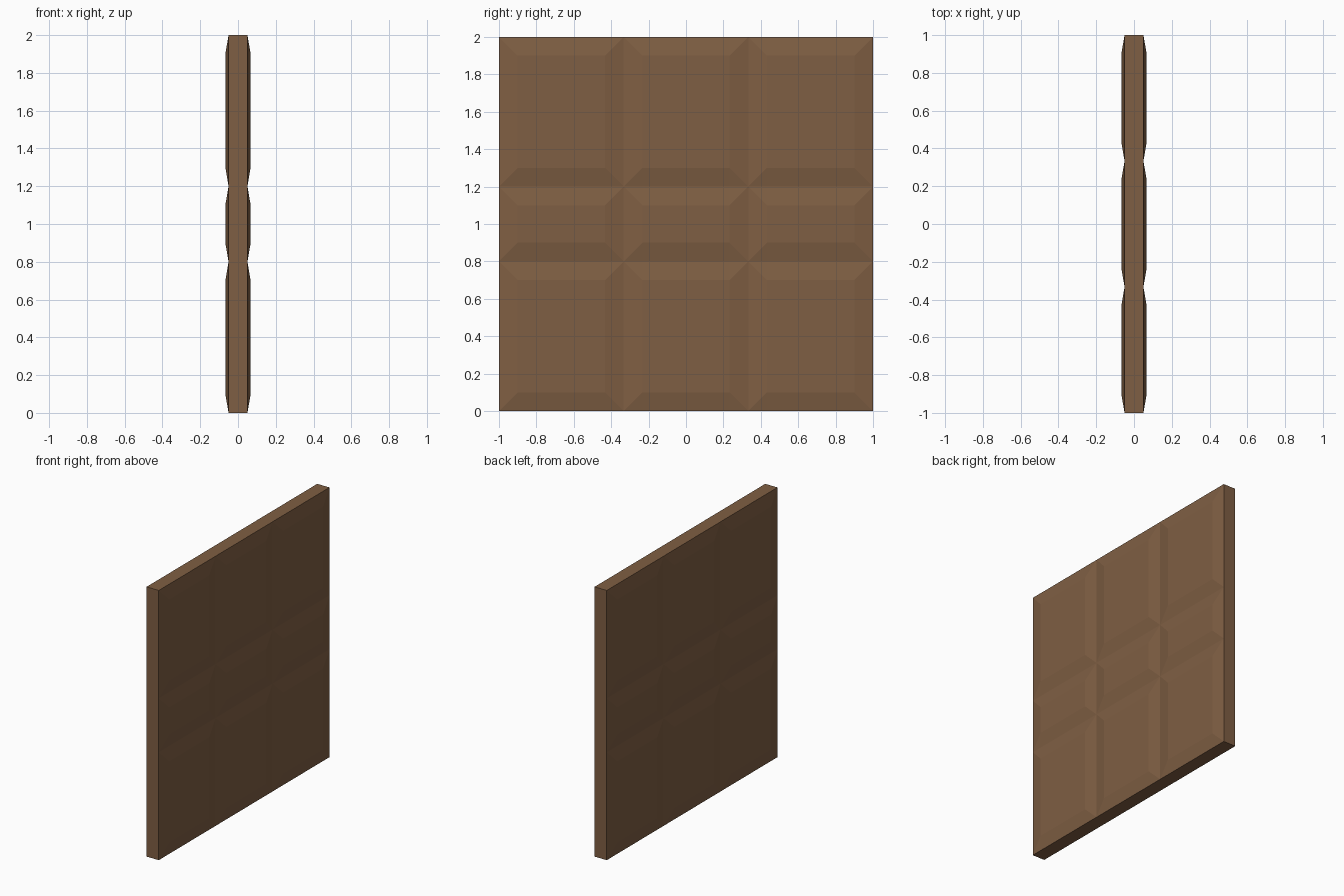
import bpy, bmesh
from mathutils import Vector

if "Cube" in bpy.data.objects:
    bpy.data.objects.remove(bpy.data.objects["Cube"])

wood = bpy.data.materials.new("brown_wood")
wood.diffuse_color = (0.212, 0.113, 0.056, 1)
wood.use_nodes = True
wood.node_tree.nodes["Principled BSDF"].inputs["Base Color"].default_value = wood.diffuse_color

# Slab: 0.1 thick, 2 x 2
bm = bmesh.new()
bmesh.ops.create_cube(bm, size=1)
for v in bm.verts:
    v.co = Vector((v.co.x * 0.1, v.co.y * 2, v.co.z * 2 + 1))

# Groove lines dividing both sides into a 3 x 3 grid
cuts = [((0, y, 0), (0, 1, 0)) for y in (-1 / 3, 1 / 3)]
cuts += [((0, 0, z), (0, 0, 1)) for z in (0.8, 1.2)]
for co, no in cuts:
    bmesh.ops.bisect_plane(bm, geom=bm.verts[:] + bm.edges[:] + bm.faces[:],
                           plane_co=co, plane_no=no)
bm.normal_update()

# Raised panels with sloped borders on both sides
panels = [f for f in bm.faces if abs(f.normal.x) > 0.9]
bmesh.ops.inset_individual(bm, faces=panels, thickness=0.1, depth=0.0, use_even_offset=True)
for v in {v for f in panels for v in f.verts}:
    v.co.x = 0.067 if v.co.x > 0 else -0.067
bmesh.ops.recalc_face_normals(bm, faces=bm.faces[:])

mesh = bpy.data.meshes.new("paneled_door")
bm.to_mesh(mesh)
bm.free()
mesh.materials.append(wood)
bpy.context.collection.objects.link(bpy.data.objects.new("paneled_door", mesh))
